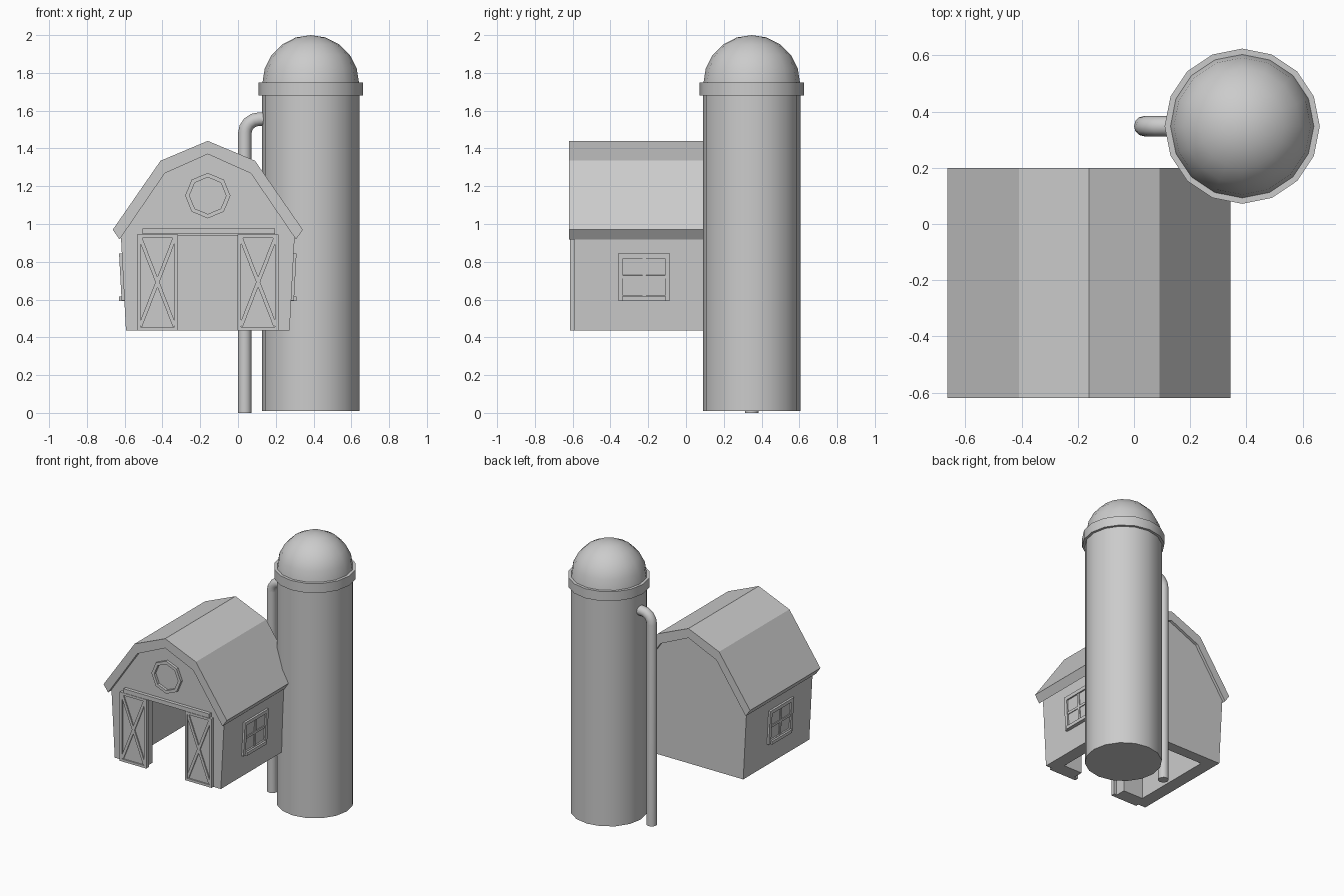
import bpy, bmesh, math
from mathutils import Vector, Matrix

if "Cube" in bpy.data.objects:
    bpy.data.objects.remove(bpy.data.objects["Cube"])

CX = -0.16                      # barn centre line
SX, SY = 0.385, 0.348           # silo centre


def finish(bm, name, smooth=False):
    bmesh.ops.recalc_face_normals(bm, faces=bm.faces)
    me = bpy.data.meshes.new(name)
    bm.to_mesh(me)
    bm.free()
    ob = bpy.data.objects.new(name, me)
    bpy.context.collection.objects.link(ob)
    if smooth:
        bpy.ops.object.select_all(action='DESELECT')
        ob.select_set(True)
        bpy.context.view_layer.objects.active = ob
        bpy.ops.object.shade_smooth_by_angle(angle=math.radians(40))
    return ob


def add_prism(bm, pts, y0, y1):
    """Extrude an x-z outline along y."""
    f = bm.faces.new([bm.verts.new((x, y0, z)) for x, z in pts])
    ext = bmesh.ops.extrude_face_region(bm, geom=[f])
    vs = [g for g in ext['geom'] if isinstance(g, bmesh.types.BMVert)]
    bmesh.ops.translate(bm, vec=(0, y1 - y0, 0), verts=vs)


def add_box(bm, x0, x1, y0, y1, z0, z1):
    add_prism(bm, [(x0, z0), (x1, z0), (x1, z1), (x0, z1)], y0, y1)


def add_bar(bm, a, b, w, y0, y1):
    """Flat bar between two x-z points."""
    a, b = Vector(a), Vector(b)
    d = (b - a).normalized() * w / 2
    n = Vector((-d.y, d.x))
    add_prism(bm, [a + n, a - n, b - n, b + n], y0, y1)


def add_frame(bm, x0, x1, z0, z1, w, y0, y1):
    for xa, xb in ((x0, x0 + w), (x1 - w, x1)):
        add_box(bm, xa, xb, y0, y1, z0, z1)
    for za, zb in ((z0, z0 + w), (z1 - w, z1)):
        add_box(bm, x0 + w, x1 - w, y0, y1, za, zb)


def lathe(name, prof, cx, cy, seg):
    bm = bmesh.new()
    rings = []
    for r, z in prof:
        n = seg if r > 0 else 1
        rings.append([bm.verts.new((cx + r * math.cos(math.tau * i / seg),
                                    cy + r * math.sin(math.tau * i / seg), z)) for i in range(n)])
    for a, b in zip(rings, rings[1:]):
        for i in range(seg):
            j = (i + 1) % seg
            vs = [a[i % len(a)], a[j % len(a)], b[j % len(b)], b[i % len(b)]]
            bm.faces.new(list(dict.fromkeys(vs)))
    return finish(bm, name, True)


def mirrored(half):
    """Half outline (offset from centre, z), ending on the centre line."""
    return [(CX - x, z) for x, z in half] + [(CX + x, z) for x, z in half[::-1] if x > 0]


# Silo: body, rim band and dome
lathe("silo_body", [(0, 0.01), (0.258, 0.01), (0.258, 1.70)], SX, SY, 16)
lathe("silo_band", [(0.25, 1.68), (0.276, 1.68), (0.276, 1.75), (0.25, 1.75)], SX, SY, 16)
dome = [(0.256 * math.cos(t), 1.745 + 0.255 * math.sin(t))
        for t in (math.radians(18 * i) for i in range(5))] + [(0, 2.0)]
lathe("silo_dome", dome, SX, SY, 16)

# Pipe with a bent top running into the silo
path = [Vector((0.036, SY, 0)), Vector((0.036, SY, 1.48))]
path += [Vector((0.111 - 0.075 * math.cos(t), SY, 1.48 + 0.075 * math.sin(t)))
         for t in (math.radians(a) for a in (22.5, 45, 67.5, 90))]
path.append(Vector((0.2, SY, 1.555)))
bm = bmesh.new()
rings = []
for i, p in enumerate(path):
    d = (path[min(i + 1, len(path) - 1)] - path[max(i - 1, 0)]).normalized()
    if i == 1:
        d = Vector((0, 0, 1))
    side = Vector((d.z, 0, -d.x))
    rings.append([bm.verts.new(p + 0.036 * (math.cos(a) * side + math.sin(a) * Vector((0, 1, 0))))
                  for a in (math.tau * k / 12 for k in range(12))])
for a, b in zip(rings, rings[1:]):
    for k in range(12):
        bm.faces.new((a[k], a[(k + 1) % 12], b[(k + 1) % 12], b[k]))
bm.faces.new(rings[0])
bm.faces.new(rings[-1])
finish(bm, "pipe", True)

# Barn walls: solid gambrel block with a hollow room and doorway, open below
bm = bmesh.new()
add_prism(bm, mirrored([(0.433, 0.435), (0.461, 0.955), (0.235, 1.285), (0, 1.385)]), -0.59, 0.18)
walls = finish(bm, "barn_walls")
for name, dims in (("room_cutter", (CX - 0.34, CX + 0.34, -0.51, 0.10, 0.3, 0.94)),
                   ("door_cutter", (-0.34, 0.03, -0.7, -0.4, 0.3, 0.94))):
    bm = bmesh.new()
    add_box(bm, *dims)
    cutter = finish(bm, name)
    cutter.hide_render = True
    mod = walls.modifiers.new(name, 'BOOLEAN')
    mod.object = cutter
    mod.solver = 'EXACT'
    bpy.context.view_layer.objects.active = walls
    bpy.ops.object.modifier_apply(modifier=name)
    bpy.data.objects.remove(cutter)

# Gambrel roof shell
outer = mirrored([(0.503, 0.97), (0.25, 1.335), (0, 1.44)])
inner = mirrored([(0.467, 0.918), (0.228, 1.268), (0, 1.37)])
bm = bmesh.new()
add_prism(bm, outer + inner[::-1], -0.62, 0.2)
finish(bm, "roof")

# Sliding doors with border and cross brace
for s, name in ((-1, "left_door"), (1, "right_door")):
    x0, x1 = sorted((CX + s * 0.158, CX + s * 0.375))
    bm = bmesh.new()
    add_box(bm, x0, x1, -0.605, -0.585, 0.437, 0.945)
    add_frame(bm, x0, x1, 0.437, 0.945, 0.018, -0.615, -0.6)
    for a, b in ((x0, x1), (x1, x0)):
        d = 0.018 if a < b else -0.018
        add_bar(bm, (a + d, 0.46), (b - d, 0.925), 0.02, -0.613, -0.6)
    finish(bm, name)

# Door rail
bm = bmesh.new()
add_box(bm, CX - 0.345, CX + 0.355, -0.615, -0.585, 0.947, 0.977)
finish(bm, "door_rail")

# Octagonal gable window ring
bm = bmesh.new()
oct_pts = [[(CX + r * math.sin(k * math.tau / 8), 1.15 + r * math.cos(k * math.tau / 8))
            for k in range(8)] for r in (0.12, 0.097)]
for k in range(8):
    j = (k + 1) % 8
    add_prism(bm, [oct_pts[0][k], oct_pts[0][j], oct_pts[1][j], oct_pts[1][k]], -0.61, -0.585)
finish(bm, "gable_window")

# Side windows, leaning with the walls
for s, name in ((1, "right_window"), (-1, "left_window")):
    bm = bmesh.new()
    add_box(bm, -0.13, 0.13, -0.004, 0.01, -0.12, 0.12)
    add_frame(bm, -0.138, 0.138, -0.125, 0.125, 0.026, -0.015, 0.01)
    add_box(bm, -0.009, 0.009, -0.01, 0.01, -0.11, 0.11)
    add_box(bm, -0.12, 0.12, -0.01, 0.01, -0.009, 0.009)
    add_box(bm, -0.117, 0.117, -0.028, 0.01, -0.127, -0.103)
    tilt = math.atan(0.028 / 0.52)
    m = (Matrix.Translation((CX + s * 0.448, -0.222, 0.72)) @ Matrix.Rotation(s * math.pi / 2, 4, 'Z')
         @ Matrix.Rotation(tilt, 4, 'X'))
    bmesh.ops.transform(bm, matrix=m, verts=bm.verts)
    finish(bm, name)
